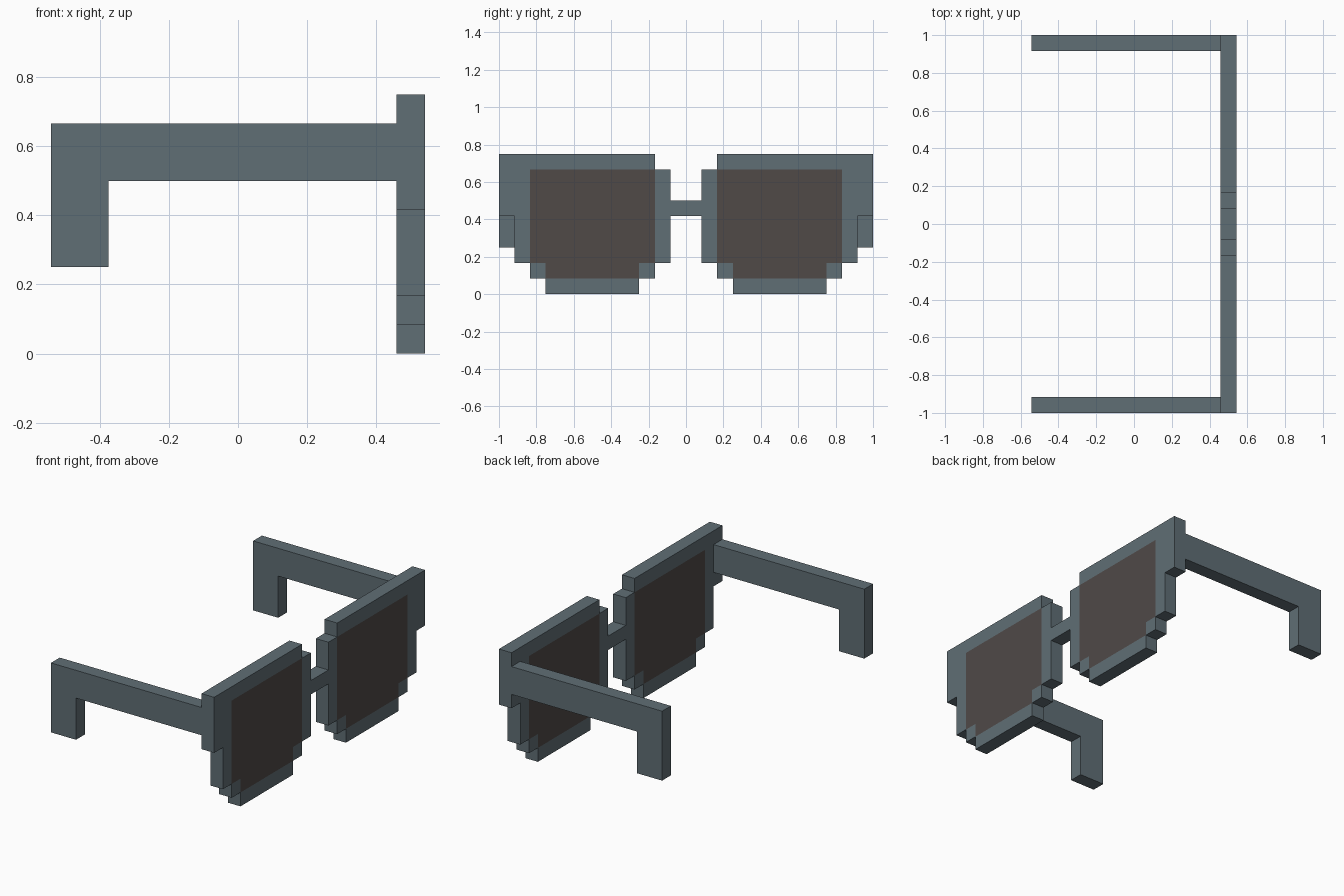
import bpy, bmesh
from mathutils import Vector

if "Cube" in bpy.data.objects:
    bpy.data.objects.remove(bpy.data.objects["Cube"])

U = 1 / 12  # the whole model sits on a grid of twelfths


def material(name, color):
    m = bpy.data.materials.new(name)
    m.diffuse_color = (*color, 1)
    m.use_nodes = True
    m.node_tree.nodes["Principled BSDF"].inputs["Base Color"].default_value = m.diffuse_color
    return m


slate = material("slate frame", (0.117, 0.156, 0.178))
dark = material("dark lens", (0.080, 0.068, 0.064))


def prism(name, points, depth, mats, cuts=(), rule=None):
    """Extrude a profile (grid units) by depth, cut it along planes and paint by rule."""
    bm = bmesh.new()
    face = bm.faces.new([bm.verts.new(Vector(p) * U) for p in points])
    ext = bmesh.ops.extrude_face_region(bm, geom=[face])
    new = [v for v in ext["geom"] if isinstance(v, bmesh.types.BMVert)]
    bmesh.ops.translate(bm, verts=new, vec=Vector(depth) * U)
    for axis, pos in cuts:
        n = Vector((0, 0, 0))
        n[axis] = 1
        geom = bm.verts[:] + bm.edges[:] + bm.faces[:]
        bmesh.ops.bisect_plane(bm, geom=geom, dist=1e-5, plane_co=n * pos * U, plane_no=n)
    bmesh.ops.recalc_face_normals(bm, faces=bm.faces[:])
    if rule:
        for f in bm.faces:
            f.material_index = int(rule(f))
    mesh = bpy.data.meshes.new(name)
    bm.to_mesh(mesh)
    bm.free()
    for m in mats:
        mesh.materials.append(m)
    obj = bpy.data.objects.new(name, mesh)
    bpy.context.collection.objects.link(obj)
    return obj


def is_lens(f):
    """Glass area on the front and back faces of a rim."""
    c = f.calc_center_median() / U
    y, z = abs(c.y), c.z
    return abs(f.normal.x) > 0.9 and (
        (2 < y < 10 and 2 < z < 8) or (3 < y < 9 and 1 < z <= 2))


# stepped outline of one rim (y, z)
rim = [(3, 0), (9, 0), (9, 1), (10, 1), (10, 2), (11, 2), (11, 5), (12, 5),
       (12, 9), (2, 9), (2, 8), (1, 8), (1, 2), (2, 2), (2, 1), (3, 1)]
# temple arm with its ear hook (x, z)
arm = [(-6.5, 3), (-4.5, 3), (-4.5, 6), (5.5, 6), (5.5, 8), (-6.5, 8)]

for side, s in (("left", 1), ("right", -1)):
    cuts = [(1, s * y) for y in (2, 3, 9, 10)] + [(2, z) for z in (1, 2, 8)]
    prism(side + "_rim", [(5.5, s * y, z) for y, z in rim], (1, 0, 0),
          [slate, dark], cuts, is_lens)
    prism(side + "_arm", [(x, s * 11, z) for x, z in arm], (0, s, 0), [slate])

# nose bridge
prism("bridge", [(5.5, -1, 5), (5.5, 1, 5), (5.5, 1, 6), (5.5, -1, 6)], (1, 0, 0), [slate])
